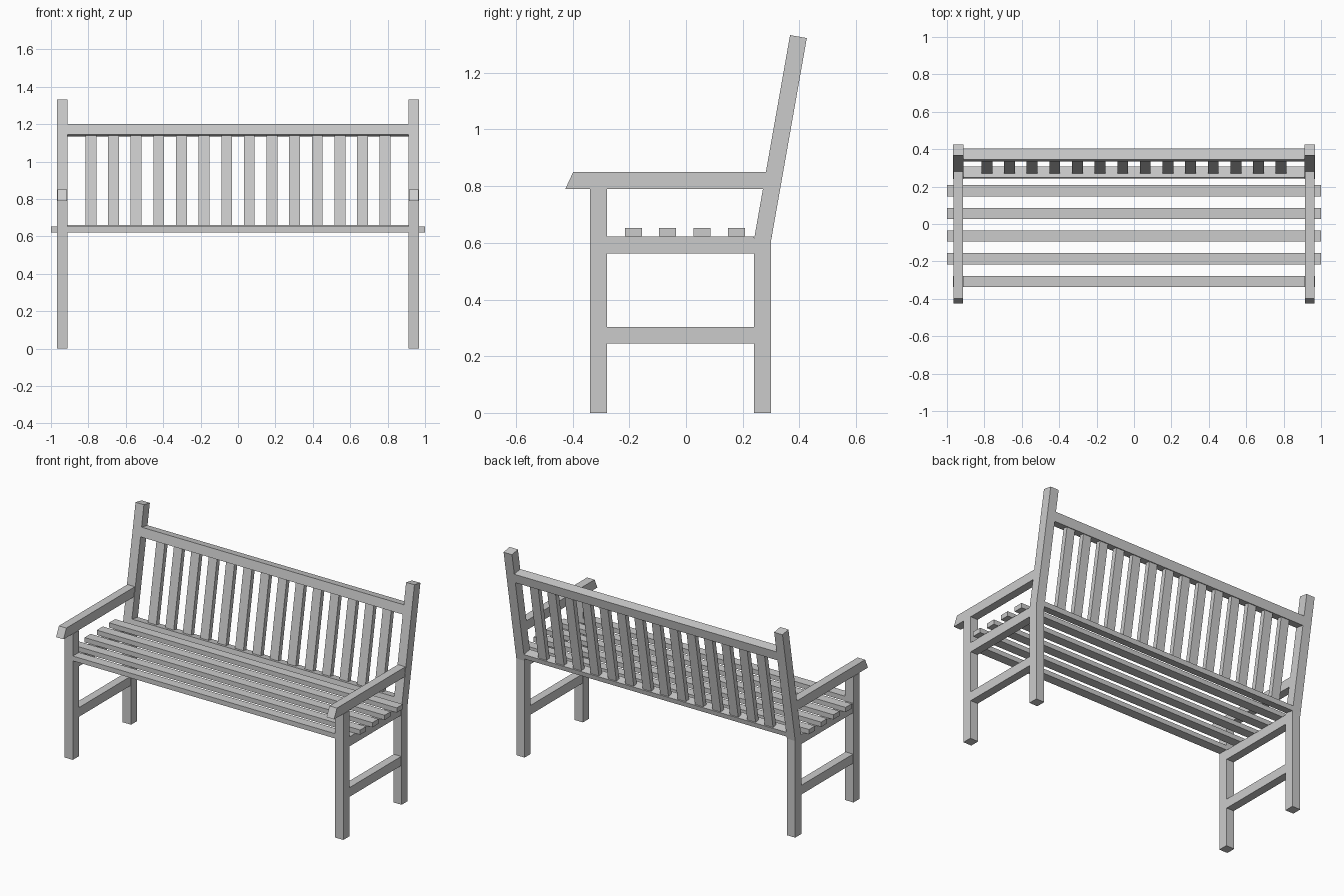
import bpy, bmesh, math

if "Cube" in bpy.data.objects:
    bpy.data.objects.remove(bpy.data.objects["Cube"])

TILT = math.radians(10)
C, S = math.cos(TILT), math.sin(TILT)
BEND_Y, BEND_Z = 0.24, 0.612        # front edge of the back post where it bends


def extrude(name, profile, x0, x1):
    """Extrude a (y, z) outline along x."""
    bm = bmesh.new()
    face = bm.faces.new([bm.verts.new((x0, y, z)) for y, z in profile])
    ext = bmesh.ops.extrude_face_region(bm, geom=[face])
    moved = [v for v in ext["geom"] if isinstance(v, bmesh.types.BMVert)]
    bmesh.ops.translate(bm, verts=moved, vec=(x1 - x0, 0, 0))
    bmesh.ops.recalc_face_normals(bm, faces=bm.faces[:])
    mesh = bpy.data.meshes.new(name)
    bm.to_mesh(mesh)
    bm.free()
    obj = bpy.data.objects.new(name, mesh)
    bpy.context.collection.objects.link(obj)
    return obj


def rect(y0, y1, z0, z1):
    return [(y0, z0), (y1, z0), (y1, z1), (y0, z1)]


def lean(up, depth):
    """Point on the leaning back: distance up the post, depth behind its front."""
    return (BEND_Y + up * S + depth * C, BEND_Z + up * C - depth * S)


def lean_rect(u0, u1, d0, d1):
    return [lean(u0, d0), lean(u0, d1), lean(u1, d1), lean(u1, d0)]


def up_at(z):
    return (z - BEND_Z) / C


def pair(name, profile, half_width):
    """The same part on both ends of the bench."""
    for side, cx in (("left", -0.94), ("right", 0.94)):
        extrude(f"{name}_{side}", profile, cx - half_width, cx + half_width)


# End frames: legs, bent back posts, side rails, stretchers, armrests
pair("front_leg", rect(-0.338, -0.278, 0, 0.79), 0.029)
top = up_at(1.333)
pair("back_post", [(0.24, 0), (0.30, 0), (0.30, BEND_Z - 0.005),
                   lean(top, 0.06), lean(top, 0), (BEND_Y, BEND_Z)], 0.029)
pair("seat_rail", rect(-0.278, 0.24, 0.562, 0.622), 0.026)
pair("stretcher", rect(-0.278, 0.24, 0.245, 0.303), 0.026)
pair("armrest", [(-0.426, 0.79), lean(up_at(0.79), 0),
                 lean(up_at(0.85), 0), (-0.398, 0.85)], 0.026)

# Seat slats: the front one fits between the legs
extrude("front_seat_slat", rect(-0.338, -0.278, 0.622, 0.652), -0.911, 0.911)
for i in range(4):
    y = -0.186 + i * 0.1213
    extrude(f"seat_slat_{i + 1}", rect(y - 0.03, y + 0.03, 0.622, 0.652), -1, 1)

# Backrest: top rail, bottom rail and upright slats
low, high = up_at(0.66), up_at(1.144)
extrude("back_top_rail", lean_rect(high, up_at(1.201), 0, 0.06), -0.911, 0.911)
extrude("back_bottom_rail", lean_rect(low - 0.03, low, 0, 0.06), -0.911, 0.911)
for i in range(14):
    x = (i - 6.5) * 0.121
    extrude(f"back_slat_{i + 1}", lean_rect(low, high, 0.023, 0.053),
            x - 0.029, x + 0.029)
